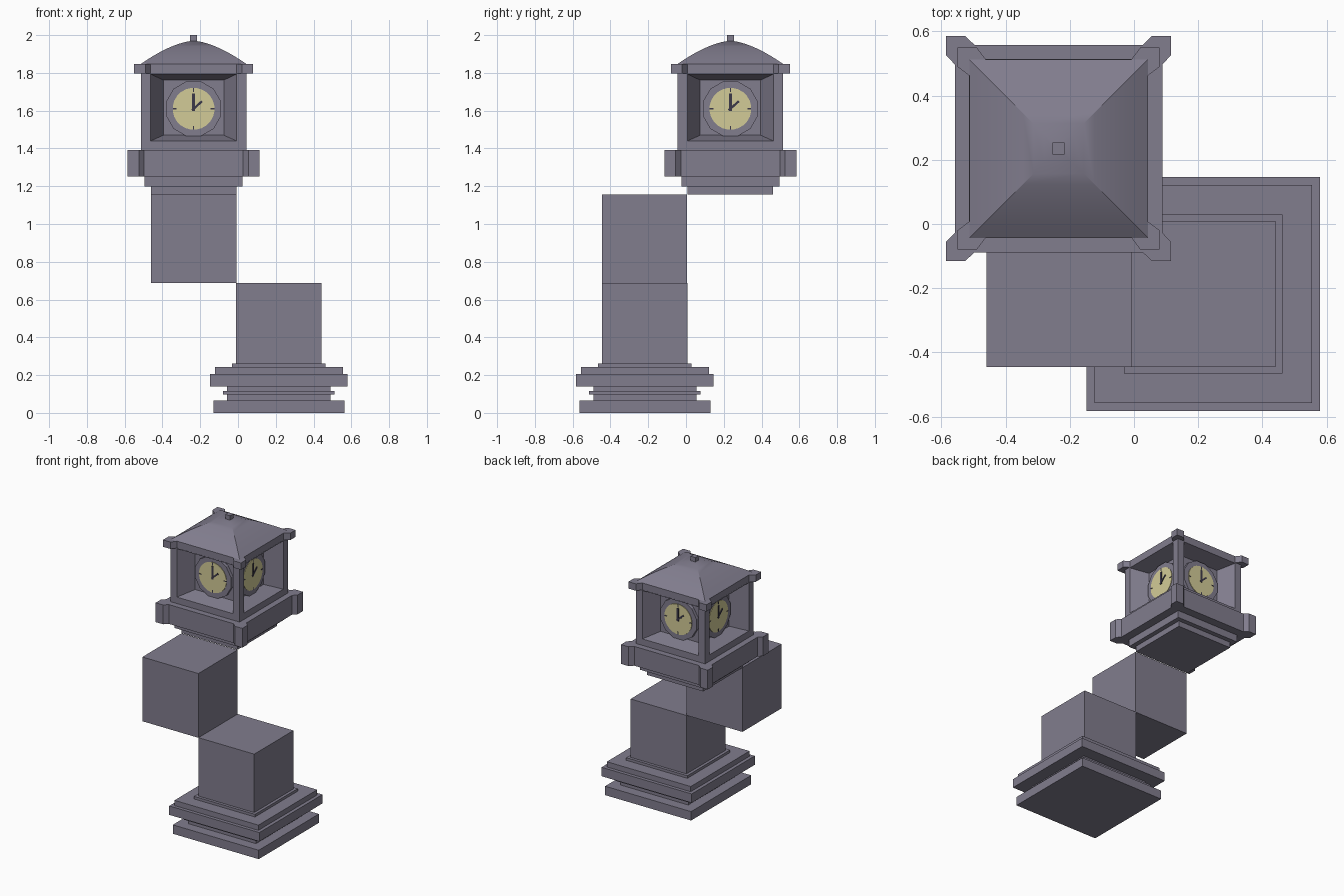
import bpy, bmesh, math
from mathutils import Matrix

cube = bpy.data.objects.get("Cube")
if cube:
    bpy.data.objects.remove(cube, do_unlink=True)


def material(name, rgb):
    m = bpy.data.materials.new(name)
    m.use_nodes = True
    m.diffuse_color = (*rgb, 1)
    m.node_tree.nodes["Principled BSDF"].inputs["Base Color"].default_value = (*rgb, 1)
    return m


STONE = material("grey stone", (0.22, 0.205, 0.27))
DIAL = material("cream dial", (0.65, 0.6, 0.31))
DARK = material("dark hands", (0.045, 0.04, 0.065))


def finish(name, bm, mat, matrix=Matrix()):
    bmesh.ops.recalc_face_normals(bm, faces=bm.faces)
    me = bpy.data.meshes.new(name)
    bm.to_mesh(me)
    bm.free()
    me.materials.append(mat)
    ob = bpy.data.objects.new(name, me)
    ob.matrix_world = matrix
    bpy.context.collection.objects.link(ob)
    return ob


def loft(name, rings, mat=STONE, matrix=Matrix()):
    """Closed solid through a list of rings of 3D points."""
    bm = bmesh.new()
    loops = [[bm.verts.new(p) for p in ring] for ring in rings]
    n = len(loops[0])
    for a, b in zip(loops, loops[1:]):
        for i in range(n):
            j = (i + 1) % n
            bm.faces.new((a[i], a[j], b[j], b[i]))
    bm.faces.new(loops[0])
    bm.faces.new(loops[-1])
    return finish(name, bm, mat, matrix)


def prism(name, outline, z0, z1, mat=STONE, matrix=Matrix()):
    return loft(name, [[(x, y, z) for x, y in outline] for z in (z0, z1)], mat, matrix)


def rect(hx, hy):
    return [(-hx, -hy), (hx, -hy), (hx, hy), (-hx, hy)]


def disc(sides, r):
    step = 2 * math.pi / sides
    return [(r * math.cos((i + 0.5) * step), r * math.sin((i + 0.5) * step))
            for i in range(sides)]


def slab(name, half, z0, z1, matrix):
    return prism(name, rect(half, half), z0, z1, STONE, matrix)


def corner_blocks(name, outer, inner, z0, z1, matrix):
    """Chamfered blocks that wrap the four corners of a slab."""
    a, b = outer - 0.06, outer - 0.088
    outline = [(outer, outer), (a, outer), (b, inner), (b, b), (inner, b), (outer, a)]
    for k in range(4):
        prism(f"{name}_{k + 1}", outline, z0, z1, STONE,
              matrix @ Matrix.Rotation(k * math.pi / 2, 4, 'Z'))


# Stepped base and lower shaft
base = Matrix.Translation((0.216, -0.218, 0))
for name, half, z0, z1 in [
        ("base_plinth", 0.347, 0, 0.065),
        ("base_neck", 0.273, 0.065, 0.14),
        ("base_ring", 0.295, 0.097, 0.115),
        ("base_slab", 0.364, 0.14, 0.205),
        ("base_step", 0.339, 0.205, 0.243),
        ("shaft_foot", 0.247, 0.243, 0.262),
        ("lower_shaft", 0.226, 0.262, 0.688)]:
    slab(name, half, z0, z1, base)

# Offset middle shaft
slab("middle_shaft", 0.226, 0.688, 1.157, Matrix.Translation((-0.234, -0.22, 0)))

# Clock house underside, balcony and eaves
top = Matrix.Translation((-0.235, 0.235, 0))
for name, half, z0, z1 in [
        ("house_foot", 0.226, 1.157, 1.199),
        ("house_step", 0.26, 1.199, 1.252),
        ("balcony", 0.323, 1.252, 1.393),
        ("eaves", 0.278, 1.798, 1.848),
        ("finial", 0.019, 1.955, 2.0)]:
    slab(name, half, z0, z1, top)
corner_blocks("balcony_corner", 0.35, 0.323, 1.252, 1.393, top)
corner_blocks("eaves_corner", 0.315, 0.278, 1.798, 1.848, top)

# Domed four-sided roof
rings = []
for i in range(9):
    h = 0.278 * (1 - i / 8) + 0.012 * i / 8
    z = 1.848 + 0.122 * (1 - (h / 0.278) ** 1.6)
    rings.append([(x, y, z) for x, y in rect(h, h)])
roof = loft("roof", rings, STONE, top)
bpy.context.view_layer.objects.active = roof
roof.select_set(True)
bpy.ops.object.shade_smooth_by_angle(angle=math.radians(25))
roof.select_set(False)

# Clock house with a splayed recess on each side
bm = bmesh.new()
bmesh.ops.create_cube(bm, size=2)
for v in bm.verts:
    v.co = (v.co.x * 0.279, v.co.y * 0.279, 1.393 if v.co.z < 0 else 1.798)
bm.normal_update()
for face in [f for f in bm.faces if abs(f.normal.z) < 0.5]:
    axis = 0 if abs(face.normal.x) > 0.5 else 1
    for half, depth, z0, z1 in [(0.227, 0.279, 1.44, 1.793), (0.16, 0.165, 1.47, 1.762)]:
        bmesh.ops.inset_individual(bm, faces=[face], thickness=0.01)
        for v in face.verts:
            v.co[axis] = math.copysign(depth, v.co[axis])
            v.co[1 - axis] = math.copysign(half, v.co[1 - axis])
            v.co.z = z0 if v.co.z < 1.6 else z1
finish("clock_house", bm, STONE, top)

# Clock on every side
for k, side in enumerate(("front", "left", "back", "right")):
    m = (top @ Matrix.Translation((0, 0, 1.61))
         @ Matrix.Rotation(k * math.pi / 2, 4, 'Z') @ Matrix.Rotation(math.pi / 2, 4, 'X'))
    prism(f"{side}_clock_frame", disc(12, 0.15), 0.16, 0.188, STONE, m)
    prism(f"{side}_clock_dial", disc(24, 0.111), 0.186, 0.192, DIAL, m)
    for label, angle, width, length in [("minute", 0, 0.008, 0.082), ("hour", -48, 0.006, 0.06)]:
        hand = [(-width, -0.012), (width, -0.012), (width, length), (-width, length)]
        prism(f"{side}_{label}_hand", hand, 0.19, 0.196, DARK,
              m @ Matrix.Rotation(math.radians(angle), 4, 'Z'))
    for i in range(4):
        spot = Matrix.Rotation(i * math.pi / 2, 4, 'Z') @ Matrix.Translation((0, 0.1, 0))
        prism(f"{side}_tick_{i + 1}", rect(0.003, 0.01), 0.19, 0.194, DARK, m @ spot)
